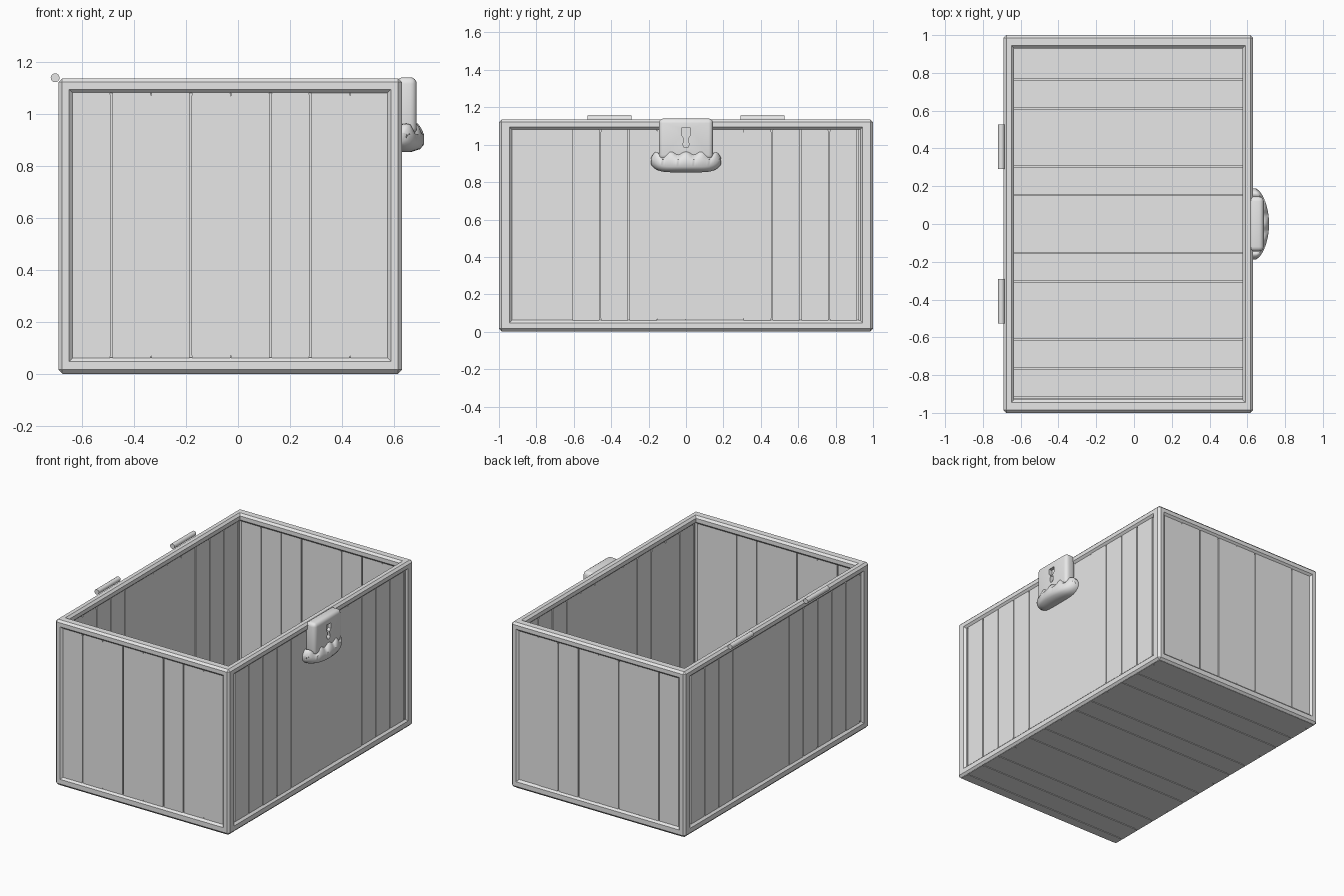
import bpy, bmesh, math, random
from mathutils import Vector

random.seed(4)
if "Cube" in bpy.data.objects:
    bpy.data.objects.remove(bpy.data.objects["Cube"])

grey = bpy.data.materials.new("plain grey")
grey.use_nodes = True
grey.diffuse_color = (0.8, 0.8, 0.8, 1)
grey.node_tree.nodes["Principled BSDF"].inputs["Base Color"].default_value = (0.8, 0.8, 0.8, 1)

X0, X1, Y, H = -0.69, 0.63, 1.0, 1.135   # crate body limits
BX, BY, BZ = 0.055, 0.07, 0.06           # beam sizes
STEP = 0.153                             # plank width


def finish(name, bm, smooth=False):
    bmesh.ops.recalc_face_normals(bm, faces=bm.faces)
    mesh = bpy.data.meshes.new(name)
    bm.to_mesh(mesh)
    bm.free()
    mesh.materials.append(grey)
    ob = bpy.data.objects.new(name, mesh)
    bpy.context.collection.objects.link(ob)
    bpy.ops.object.select_all(action='DESELECT')
    bpy.context.view_layer.objects.active = ob
    ob.select_set(True)
    if smooth:
        bpy.ops.object.shade_smooth_by_angle(angle=math.radians(50))
    return ob


def box(name, lo, hi, bevel=0.0, segments=1, smooth=False):
    bm = bmesh.new()
    bmesh.ops.create_cube(bm, size=1)
    lo, hi = Vector(lo), Vector(hi)
    for v in bm.verts:
        v.co = (lo + hi) / 2 + v.co * (hi - lo)
    if bevel:
        bmesh.ops.bevel(bm, geom=bm.edges[:], offset=bevel, segments=segments,
                        profile=0.5, affect='EDGES')
    return finish(name, bm, smooth)


def prism(bm, outline, place, a, b):
    """Extrude an outline of (u, v) from depth a to depth b."""
    low = [bm.verts.new(place(u, v, a)) for u, v in outline]
    top = [bm.verts.new(place(u, v, b)) for u, v in outline]
    bm.faces.new(low)
    bm.faces.new(top)
    n = len(outline)
    for i in range(n):
        j = (i + 1) % n
        bm.faces.new((low[i], low[j], top[j], top[i]))


def planks(name, edges, open_seams, v0, v1, a, b, place, jitter=0.002):
    """Row of planks with nicked corners; open seams leave a narrow gap."""
    bm = bmesh.new()
    for i in range(len(edges) - 1):
        g0 = 0.003 if i in open_seams else 0
        g1 = 0.003 if i + 1 in open_seams else 0
        u0, u1 = edges[i] + g0, edges[i + 1] - g1
        c, d = 0.004, 0.022
        outline = [(u0 + c, v0), (u1 - c, v0), (u1, v0 + d), (u1, v1 - d),
                   (u1 - c, v1), (u0 + c, v1), (u0, v1 - d), (u0, v0 + d)]
        shift = random.uniform(0, jitter)
        prism(bm, outline, place, a + shift, b - shift)
    # thin core board closing the seams
    m = (a + b) / 2
    prism(bm, [(edges[0], v0), (edges[-1], v0), (edges[-1], v1), (edges[0], v1)],
          place, m - 0.008, m + 0.008)
    return finish(name, bm)


# Frame beams: posts, long rails and end rails
CH = 0.014
for xn, xa in (("left", X1 - BX), ("right", X0)):
    for yn, ya in (("front", -Y), ("back", Y - BY)):
        box(f"{yn}_{xn}_post", (xa, ya, 0.002), (xa + BX, ya + BY, H), CH)
    for zn, za in (("lower", 0.002), ("upper", H - BZ + 0.005)):
        box(f"{zn}_{xn}_rail", (xa, -Y, za), (xa + BX, Y, min(za + BZ, H)), CH)
for yn, ya in (("front", -Y), ("back", Y - BY)):
    for zn, za in (("lower", 0.002), ("upper", H - BZ + 0.005)):
        box(f"{zn}_{yn}_rail", (X0, ya, za), (X1, ya + BY, min(za + BZ, H)), CH)

# Plank walls
end_edges = [X0 + 0.04] + [-0.487 + STEP * k for k in range(7)] + [X1 - 0.04]
side_edges = [-0.95] + [STEP * k for k in range(-6, 7)] + [0.95]
z0, z1 = 0.05, H - 0.045
for yn, s in (("front", -1), ("back", 1)):
    planks(f"{yn}_wall", end_edges, {1, 3, 5, 6}, z0, z1, 0.945, 0.988,
           lambda u, v, d, s=s: (u, s * d, v))
for xn, a, b in (("left", X1 - 0.047, X1 - 0.012), ("right", X0 + 0.012, X0 + 0.047)):
    planks(f"{xn}_wall", side_edges, {1, 2, 3, 4, 5, 10, 11, 12, 13}, z0, z1, a, b,
           lambda u, v, d: (d, u, v))

# Plank floor, covering the underside
floor_edges = [-0.985] + [STEP * k for k in range(-6, 7)] + [0.985]
planks("floor", floor_edges, {1, 2, 3, 5, 6, 8, 9, 11, 12}, X0 + 0.015, X1 - 0.015,
       0.0, 0.056, lambda u, v, d: (v, u, d), jitter=0.0)

# Hinge barrels
for n, yc in (("front", -0.41), ("back", 0.41)):
    bm = bmesh.new()
    bmesh.ops.create_cone(bm, cap_ends=True, segments=16, radius1=0.017,
                          radius2=0.017, depth=0.235)
    for v in bm.verts:
        x, y, z = v.co
        v.co = (-0.703 + x, yc + z, 1.138 + y)
    finish(f"{n}_hinge", bm, True)

# Latch plate with a keyhole recess
plate = box("latch_plate", (0.61, -0.145, 0.92), (0.687, 0.145, 1.14), 0.025, 4, True)
bm = bmesh.new()
half = [(0.01, 0.985), (0.016, 1.0), (0.011, 1.035), (0.024, 1.05), (0.024, 1.088)]
prism(bm, half + [(-u, v) for u, v in reversed(half)],
      lambda u, v, d: (d, u, v), 0.665, 0.75)
cutter = finish("keyhole_cutter", bm)
cutter.hide_render = True
bpy.context.view_layer.objects.active = plate
cut = plate.modifiers.new("keyhole", 'BOOLEAN')
cut.operation, cut.solver, cut.object = 'DIFFERENCE', 'EXACT', cutter
bpy.ops.object.modifier_apply(modifier="keyhole")
bpy.data.objects.remove(cutter)

# Latch skirt: sections lofted across y, wavy top, bowed front
bm = bmesh.new()
rings = []
N = 36
for i in range(N + 1):
    t = -1 + 2 * i / N
    end = max(0.0, 1 - abs(t) ** 8)
    y = 0.187 * t
    front = 0.648 + 0.067 * (1 - t * t) ** 0.7
    top = 0.955 + 0.018 * math.cos(abs(t) * 4.5 * math.pi) * (0.4 + 0.6 * abs(t))
    low = 0.852 + 0.014 * t ** 4
    mid = 0.91
    top, low = mid + (top - mid) * (0.35 + 0.65 * end), mid + (low - mid) * (0.35 + 0.65 * end)
    w = front - 0.62
    ring = [(0.62, low), (0.62 + 0.45 * w, low), (0.62 + 0.85 * w, low + 0.012),
            (front, low + 0.03), (front, mid + 0.01),
            (0.62 + 0.9 * w, top - 0.02), (0.62 + 0.75 * w, top),
            (0.62 + 0.5 * w, top + 0.004), (0.62, top)]
    rings.append([bm.verts.new((x, y, z)) for x, z in ring])
for a, b in zip(rings, rings[1:]):
    for i in range(len(a)):
        j = (i + 1) % len(a)
        bm.faces.new((a[i], a[j], b[j], b[i]))
bm.faces.new(rings[0])
bm.faces.new(rings[-1])
finish("latch_skirt", bm, True)
